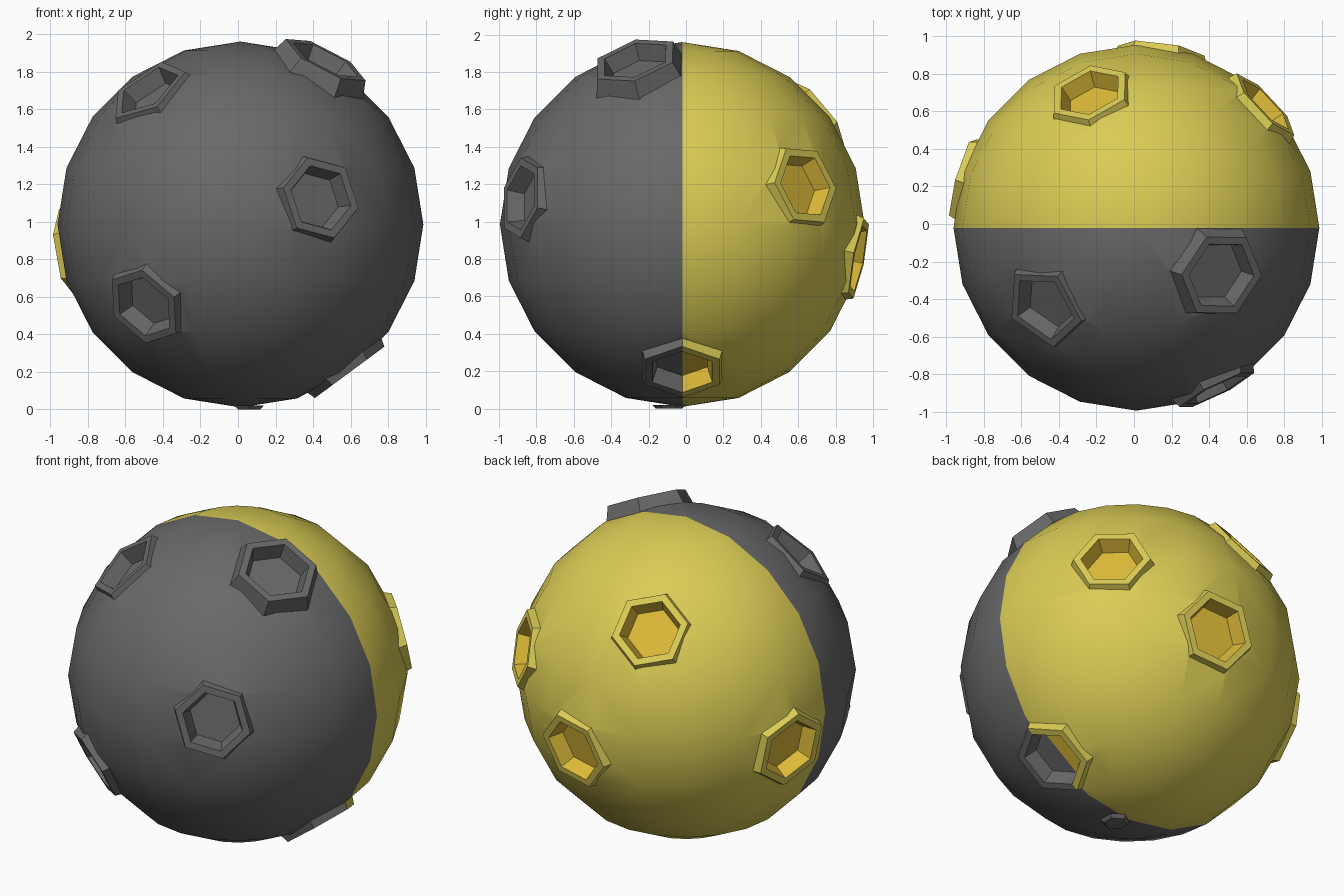
import bpy, bmesh, math
from mathutils import Vector, Matrix

if "Cube" in bpy.data.objects:
    bpy.data.objects.remove(bpy.data.objects["Cube"])

C = Vector((0.013, -0.02, 0.985))   # ball centre
R = 0.975


def material(name, rgb):
    m = bpy.data.materials.new(name)
    m.diffuse_color = (*rgb, 1)
    m.use_nodes = True
    m.node_tree.nodes["Principled BSDF"].inputs["Base Color"].default_value = m.diffuse_color
    return m


mats = [material("dark grey", (0.14, 0.14, 0.14)),
        material("yellow", (0.70, 0.60, 0.09)),
        material("gold", (0.72, 0.49, 0.04))]

# craters: centre direction, direction of one corner, sides, rim height, rim radius
craters = [
    ((.437, -.88, .145), (.35, -.86, .375), 6, .975, .225),
    ((-.505, -.69, -.43), (-.51, -.80, -.225), 6, .975, .225),
    ((-.49, -.42, .71), (-.66, -.24, .715), 5, .970, .235),
    ((.45, -.25, .87), (.67, -.24, .70), 6, 1.02, .240),
    ((.587, 0, -.795), (.80, 0, -.60), 6, .980, .230),
    ((.69, .66, .21), (.56, .82, .20), 6, .975, .225),
    ((-.25, .72, .60), (-.264, .60, .795), 6, .970, .225),
    ((.13, .93, -.18), (.24, .966, .07), 6, .970, .235),
    ((-.93, .27, -.15), (-.96, .25, .107), 6, .975, .235),
]
RIM, DEPTH, TAPER = 0.045, 0.09, 0.03


def frame(direction, corner):
    n = Vector(direction).normalized()
    u = Vector(corner) - n * Vector(corner).dot(n)
    u.normalize()
    return n, u, n.cross(u)


def frustum(bm, axes, sides, d0, r0, d1, r1):
    n, u, v = axes
    rings = []
    for d, r in ((d0, r0), (d1, r1)):
        rings.append([bm.verts.new(C + n * d + (u * math.cos(a) + v * math.sin(a)) * r)
                      for a in (2 * math.pi * i / sides for i in range(sides))])
    bm.faces.new(rings[0][::-1])
    bm.faces.new(rings[1])
    for i in range(sides):
        j = (i + 1) % sides
        bm.faces.new((rings[0][i], rings[0][j], rings[1][j], rings[1][i]))


def make_object(name, bm):
    bmesh.ops.recalc_face_normals(bm, faces=bm.faces)
    me = bpy.data.meshes.new(name)
    bm.to_mesh(me)
    bm.free()
    ob = bpy.data.objects.new(name, me)
    bpy.context.collection.objects.link(ob)
    return ob


# ball
bm = bmesh.new()
bmesh.ops.create_uvsphere(bm, u_segments=20, v_segments=10, radius=R,
                          matrix=Matrix.Translation(C))
ball = make_object("cratered_ball", bm)

# raised rims and pocket cutters
rims, pockets = bmesh.new(), bmesh.new()
for direction, corner, sides, d, r in craters:
    axes = frame(direction, corner)
    frustum(rims, axes, sides, 0.87, r + (d - 0.87) * 0.33, d, r)
    ri = r - RIM
    frustum(pockets, axes, sides, d - DEPTH, ri - TAPER, d + DEPTH, ri + TAPER)
tools = [(make_object("rim_blocks", rims), 'UNION'),
         (make_object("pocket_cutters", pockets), 'DIFFERENCE')]
bpy.context.view_layer.objects.active = ball
ball.select_set(True)
for ob, op in tools:
    mod = ball.modifiers.new(op, 'BOOLEAN')
    mod.object, mod.operation, mod.solver = ob, op, 'EXACT'
    bpy.ops.object.modifier_apply(modifier=mod.name)
for ob, op in tools:
    bpy.data.objects.remove(ob)

# colours: grey front half, yellow back half, gold pockets in the back half
ball.data.materials.clear()
for m in mats:
    ball.data.materials.append(m)
bm = bmesh.new()
bm.from_mesh(ball.data)
bmesh.ops.bisect_plane(bm, geom=bm.verts[:] + bm.edges[:] + bm.faces[:],
                       plane_co=C, plane_no=(0, 1, 0), dist=1e-5)


def in_pocket(face):
    for direction, corner, sides, d, r in craters:
        n = Vector(direction).normalized()
        rel = [v.co - C for v in face.verts]
        if (all((p - n * p.dot(n)).length < r - RIM + 0.005 and p.dot(n) > 0 for p in rel)
                and (face.calc_center_median() - C).dot(n) < d - 0.01):
            return True
    return False


for f in bm.faces:
    if f.calc_center_median().y < C.y:
        f.material_index = 0
    else:
        f.material_index = 2 if in_pocket(f) else 1
bm.to_mesh(ball.data)
bm.free()
bpy.ops.object.shade_smooth_by_angle(angle=math.radians(25))

# small foot plate under the ball
bm = bmesh.new()
bmesh.ops.create_cone(bm, cap_ends=True, segments=6, radius1=0.07, radius2=0.09, depth=0.02,
                      matrix=Matrix.Translation((0.06, -0.09, 0.01)))
foot = make_object("foot_plate", bm)
foot.data.materials.append(mats[0])
